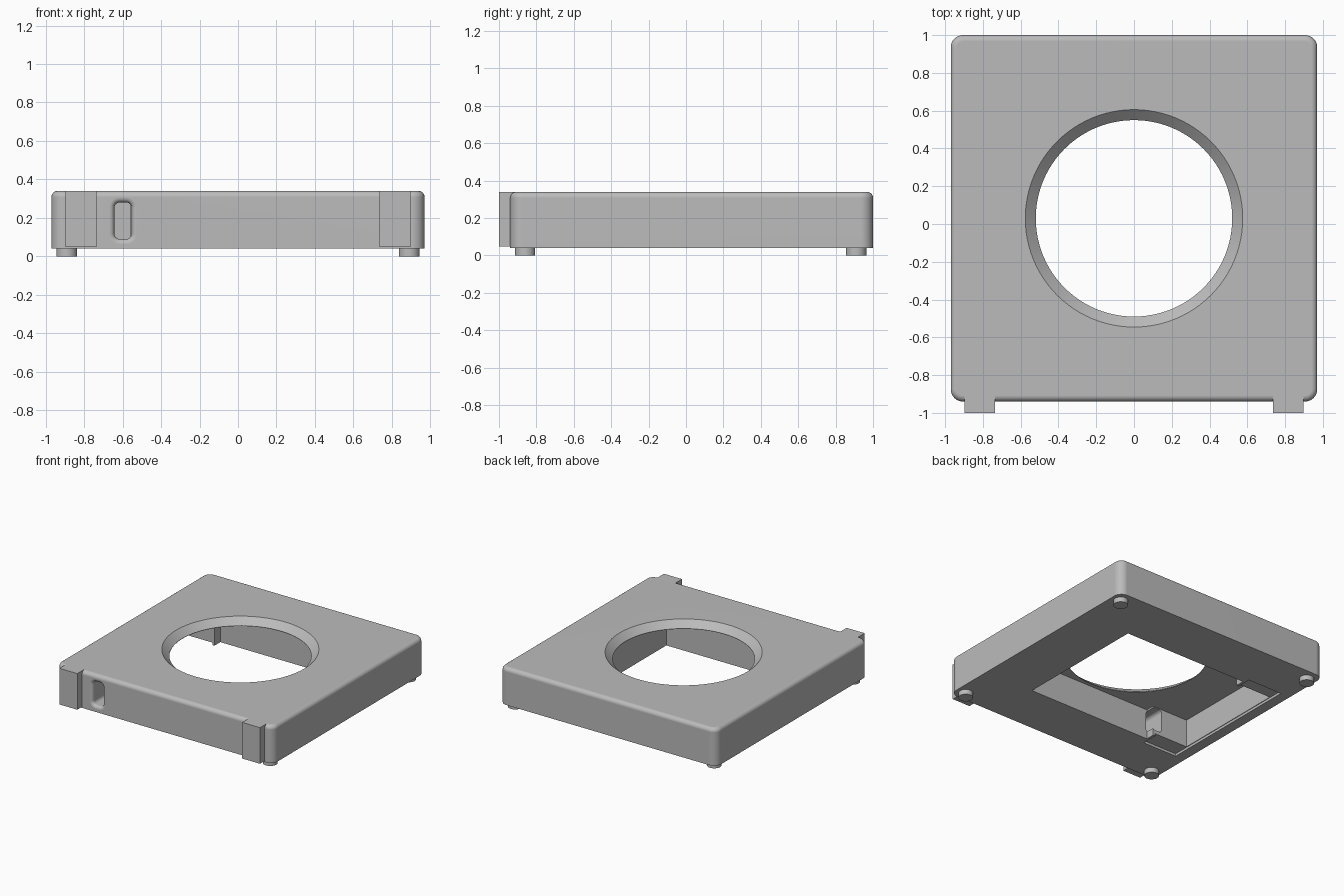
import bpy, bmesh
from math import pi, sin, cos, tau
from mathutils import Vector

default = bpy.data.objects.get("Cube")
if default:
    bpy.data.objects.remove(default, do_unlink=True)

grey = bpy.data.materials.new("plain_grey")
grey.use_nodes = True
colour = (0.5, 0.5, 0.5, 1)
grey.diffuse_color = colour
grey.node_tree.nodes["Principled BSDF"].inputs["Base Color"].default_value = colour


def add_object(name, bm):
    bmesh.ops.recalc_face_normals(bm, faces=bm.faces)
    mesh = bpy.data.meshes.new(name)
    bm.to_mesh(mesh)
    bm.free()
    mesh.materials.append(grey)
    obj = bpy.data.objects.new(name, mesh)
    bpy.context.scene.collection.objects.link(obj)
    return obj


def box_mesh(low, high):
    bm = bmesh.new()
    bmesh.ops.create_cube(bm, size=1)
    low, high = Vector(low), Vector(high)
    for v in bm.verts:
        v.co = (low + high) / 2 + v.co * (high - low)
    return bm


def box(name, low, high):
    return add_object(name, box_mesh(low, high))


def loft(name, rings):
    """Skin matching point rings and cap both ends."""
    bm = bmesh.new()
    loops = [[bm.verts.new(p) for p in ring] for ring in rings]
    n = len(loops[0])
    for a, b in zip(loops, loops[1:]):
        for i in range(n):
            j = (i + 1) % n
            bm.faces.new((a[i], a[j], b[j], b[i]))
    bm.faces.new(loops[0])
    bm.faces.new(loops[-1])
    return add_object(name, bm)


def circle(x, y, z, radius, n=96):
    return [(x + radius * cos(tau * i / n), y + radius * sin(tau * i / n), z)
            for i in range(n)]


def slot_ring(y, grow):
    """Rounded rectangle in the xz plane."""
    radius, points = 0.028 + grow, []
    for k, (sx, sz) in enumerate(((1, 1), (-1, 1), (-1, -1), (1, -1))):
        for i in range(7):
            a = pi / 2 * (k + i / 6)
            points.append((-0.598 + sx * 0.017 + radius * cos(a), y,
                           0.185 + sz * 0.067 + radius * sin(a)))
    return points


def cut(target, cutter):
    cutter.hide_render = True
    mod = target.modifiers.new("cut", "BOOLEAN")
    mod.operation, mod.solver, mod.object = "DIFFERENCE", "EXACT", cutter
    bpy.context.view_layer.objects.active = target
    bpy.ops.object.modifier_apply(modifier=mod.name)
    bpy.data.objects.remove(cutter, do_unlink=True)


# Housing with rounded corners and a softened top edge
TOP, BOTTOM, FRONT = 0.34, 0.04, -0.94
bm = box_mesh((-0.97, FRONT, BOTTOM), (0.97, 1, TOP))
upright = [e for e in bm.edges if abs(e.verts[0].co.z - e.verts[1].co.z) > 0.1]
bmesh.ops.bevel(bm, geom=upright, offset=0.065, segments=8, profile=0.5, affect="EDGES")
rim = [e for e in bm.edges if all(v.co.z > TOP - 0.001 for v in e.verts)]
bmesh.ops.bevel(bm, geom=rim, offset=0.032, segments=6, profile=0.5, affect="EDGES")
housing = add_object("housing", bm)

# Underside chamber, side pocket and shallow lid recess
CEILING = 0.285
cut(housing, box("chamber_cutter", (-0.56, -0.52, 0), (0.54, 0.575, CEILING)))
cut(housing, box("pocket_cutter", (-0.88, -0.45, 0), (-0.5, 0.5, CEILING)))
cut(housing, box("recess_cutter", (-0.885, -0.58, 0), (-0.58, 0.62, 0.06)))

# Round opening with a sloped rim
profile = ((0.52, 0.2), (0.52, 0.288), (0.597, 0.36))
cut(housing, loft("opening_cutter", [circle(0, 0.03, z, r) for r, z in profile]))

# Cable slot with a flared mouth
flare = 0.025
rings = [slot_ring(FRONT - 0.02, flare)]
for i in range(7):
    a = pi / 2 * i / 6
    rings.append(slot_ring(FRONT + flare * (1 - cos(a)), flare * (1 - sin(a))))
rings.append(slot_ring(-0.4, 0))
cut(housing, loft("slot_cutter", rings))

parts = [housing]

# Front tabs and round feet
for side, label in ((1, "left"), (-1, "right")):
    low_x, high_x = sorted((side * 0.737, side * 0.897))
    parts.append(box(f"front_tab_{label}", (low_x, -1, 0.048), (high_x, -0.908, TOP)))
    for y, end in ((-0.86, "front"), (0.91, "back")):
        parts.append(loft(f"foot_{end}_{label}",
                          [circle(side * 0.89, y, z, 0.054, 40) for z in (0, 0.045)]))

# Smooth shading that keeps sharp edges
bpy.context.view_layer.update()
bpy.ops.object.select_all(action="DESELECT")
for obj in parts:
    obj.select_set(True)
bpy.context.view_layer.objects.active = housing
bpy.ops.object.shade_smooth_by_angle(angle=pi / 6)
normals = housing.modifiers.new("even_normals", "WEIGHTED_NORMAL")
normals.keep_sharp = True
